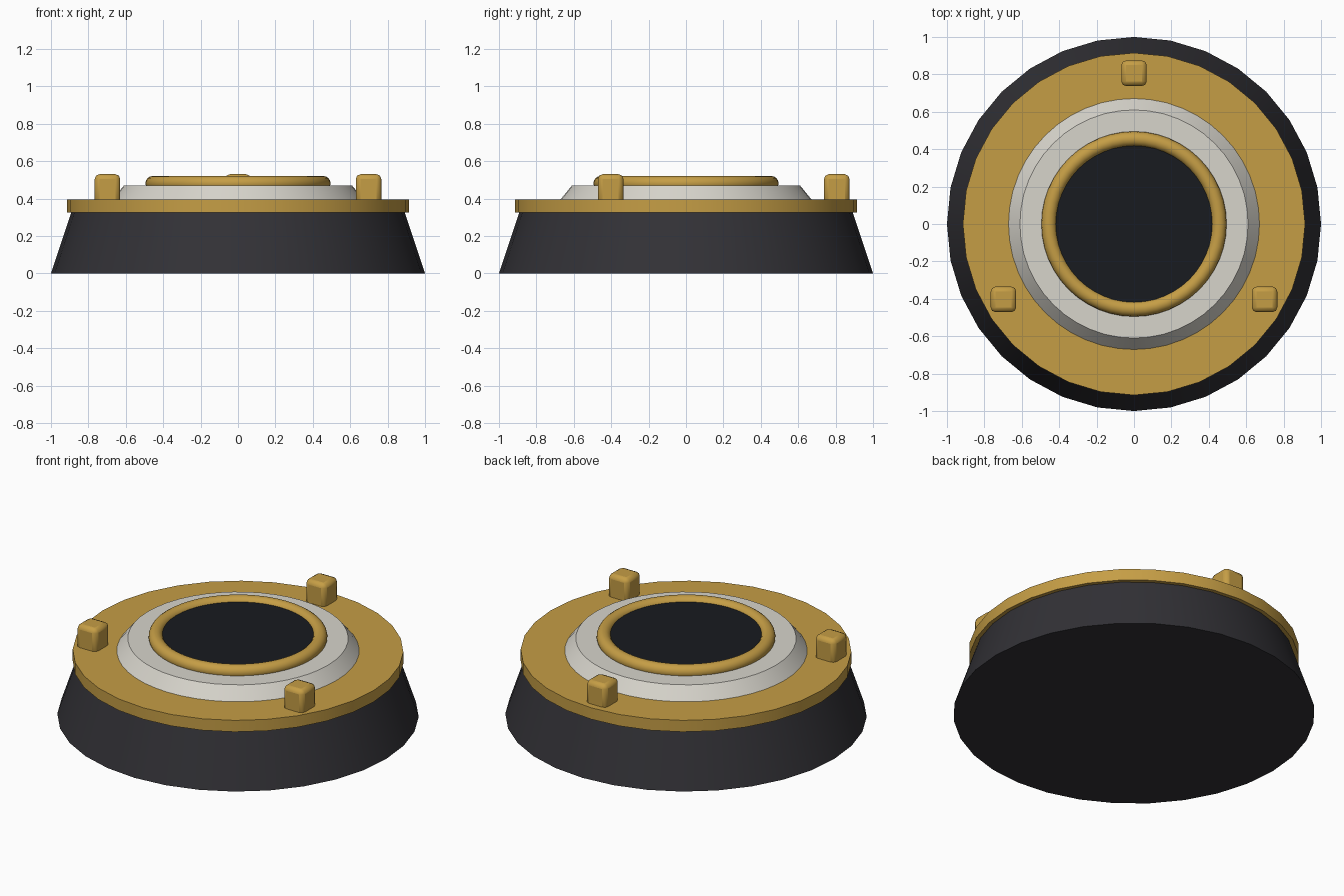
import bpy
from math import sin, cos, radians

if "Cube" in bpy.data.objects:
    bpy.data.objects.remove(bpy.data.objects["Cube"])


def material(name, rgb):
    m = bpy.data.materials.new(name)
    m.diffuse_color = (*rgb, 1)
    m.use_nodes = True
    m.node_tree.nodes["Principled BSDF"].inputs["Base Color"].default_value = m.diffuse_color
    return m


dark = material("charcoal", (0.032, 0.031, 0.037))
gold = material("gold", (0.56, 0.34, 0.06))
pale = material("pale_grey", (0.68, 0.66, 0.60))
glass = material("dark_glass", (0.009, 0.011, 0.014))


def finish(name, mat):
    ob = bpy.context.object
    ob.name = name
    ob.data.materials.append(mat)
    bpy.ops.object.shade_smooth_by_angle(angle=radians(35))
    return ob


def drum(name, r1, r2, z1, z2, sides, mat):
    bpy.ops.mesh.primitive_cone_add(vertices=sides, radius1=r1, radius2=r2,
                                    depth=z2 - z1, location=(0, 0, (z1 + z2) / 2))
    return finish(name, mat)


# Stacked body: tapered foot, flat plate, chamfered collar, centre disc
drum("base", 1.0, 0.88, 0.0, 0.36, 32, dark)
drum("plate", 0.915, 0.915, 0.325, 0.395, 32, gold)
drum("collar", 0.675, 0.61, 0.39, 0.47, 48, pale)
drum("centre_disc", 0.42, 0.42, 0.44, 0.497, 48, glass)

# Rounded rim around the disc
bpy.ops.mesh.primitive_torus_add(major_segments=48, minor_segments=16,
                                 major_radius=0.455, minor_radius=0.04,
                                 location=(0, 0, 0.481))
finish("rim", gold)

# Three rounded studs, all square to the axes
for i, a in enumerate((90, 210, 330)):
    a = radians(a)
    bpy.ops.mesh.primitive_cube_add(size=1, location=(0.806 * cos(a), 0.806 * sin(a), 0.45))
    ob = bpy.context.object
    ob.scale = (0.136, 0.136, 0.16)
    bpy.ops.object.transform_apply(location=False, rotation=False, scale=True)
    finish(f"stud_{i + 1}", gold)
    bev = ob.modifiers.new("round", "BEVEL")
    bev.width = 0.025
    bev.segments = 2
